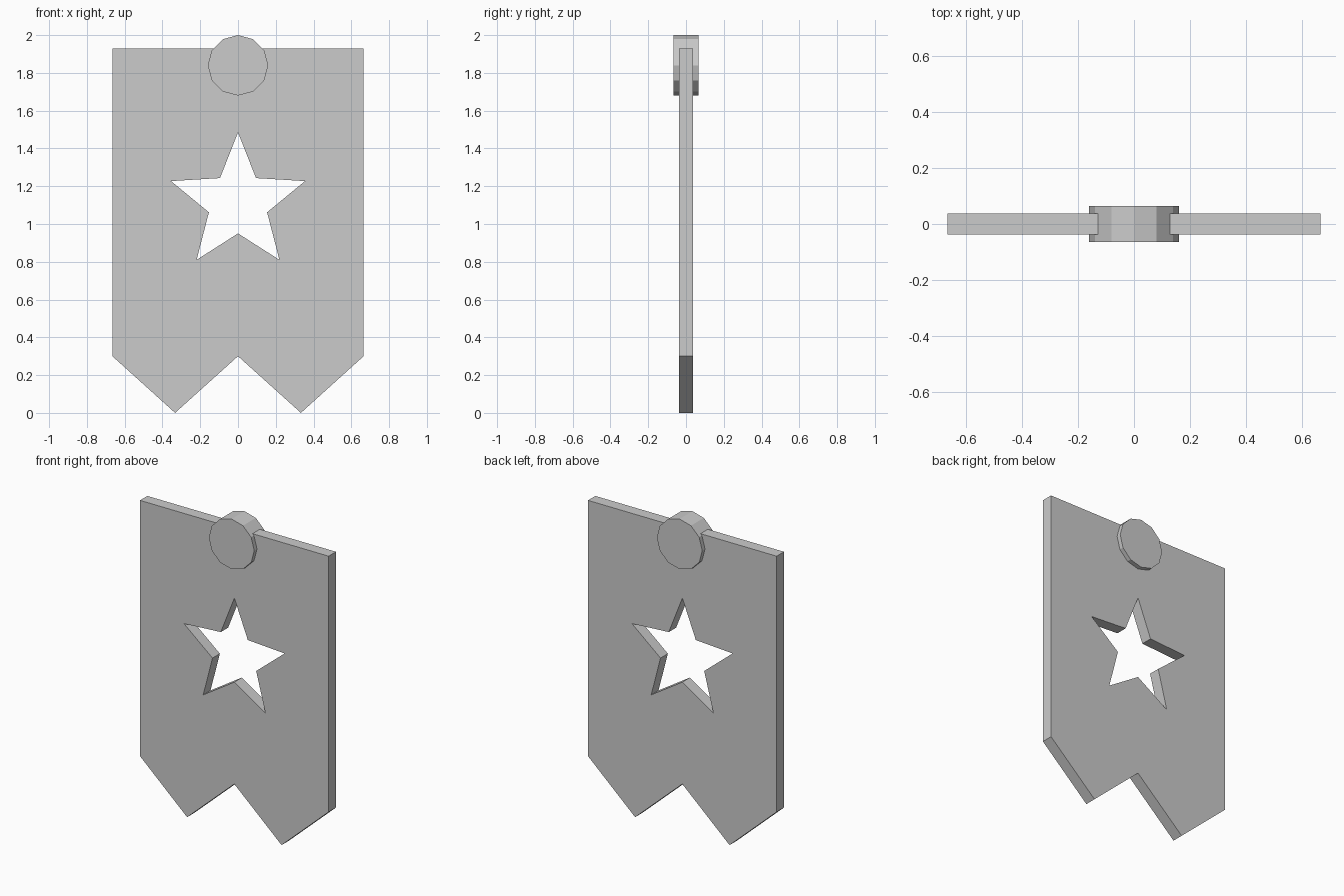
import bpy, bmesh, math
from mathutils import Vector

if "Cube" in bpy.data.objects:
    bpy.data.objects.remove(bpy.data.objects["Cube"])

grey = bpy.data.materials.new("plain grey")
grey.diffuse_color = (0.6, 0.6, 0.6, 1)
grey.use_nodes = True
grey.node_tree.nodes["Principled BSDF"].inputs["Base Color"].default_value = grey.diffuse_color


def prism(name, outline, depth):
    """Extrude an (x, z) outline along y, centred on y = 0."""
    bm = bmesh.new()
    face = bm.faces.new([bm.verts.new((x, -depth / 2, z)) for x, z in outline])
    ext = bmesh.ops.extrude_face_region(bm, geom=[face], use_keep_orig=True)
    moved = [g for g in ext["geom"] if isinstance(g, bmesh.types.BMVert)]
    bmesh.ops.translate(bm, verts=moved, vec=Vector((0, depth, 0)))
    bmesh.ops.recalc_face_normals(bm, faces=bm.faces)
    # Open the faces lying on the mirror plane
    seam = [f for f in bm.faces if all(abs(v.co.x) < 1e-5 for v in f.verts)]
    bmesh.ops.delete(bm, geom=seam, context="FACES")
    mesh = bpy.data.meshes.new(name)
    bm.to_mesh(mesh)
    bm.free()
    mesh.materials.append(grey)
    obj = bpy.data.objects.new(name, mesh)
    bpy.context.collection.objects.link(obj)
    return obj


# Right half of the star cut-out, from bottom notch up to top point
star = []
for i in range(5, -1, -1):
    r = 0.162 if i % 2 else 0.373
    a = math.radians(36 * i)
    star.append((0 if i in (0, 5) else r * math.sin(a), 1.112 + r * math.cos(a)))

# Banner with two pointed tails, mirrored about its middle
half = [(0, 1.93), (0.665, 1.93), (0.665, 0.3), (0.333, 0), (0, 0.3)] + star
banner = prism("banner", half, 0.074)
mirror = banner.modifiers.new("Mirror", "MIRROR")
mirror.use_clip = True

# Twelve-sided boss at the top edge
ring = [(0.16 * math.cos(math.tau * i / 12), 1.84 + 0.16 * math.sin(math.tau * i / 12))
        for i in range(12)]
prism("top_boss", ring, 0.13)
